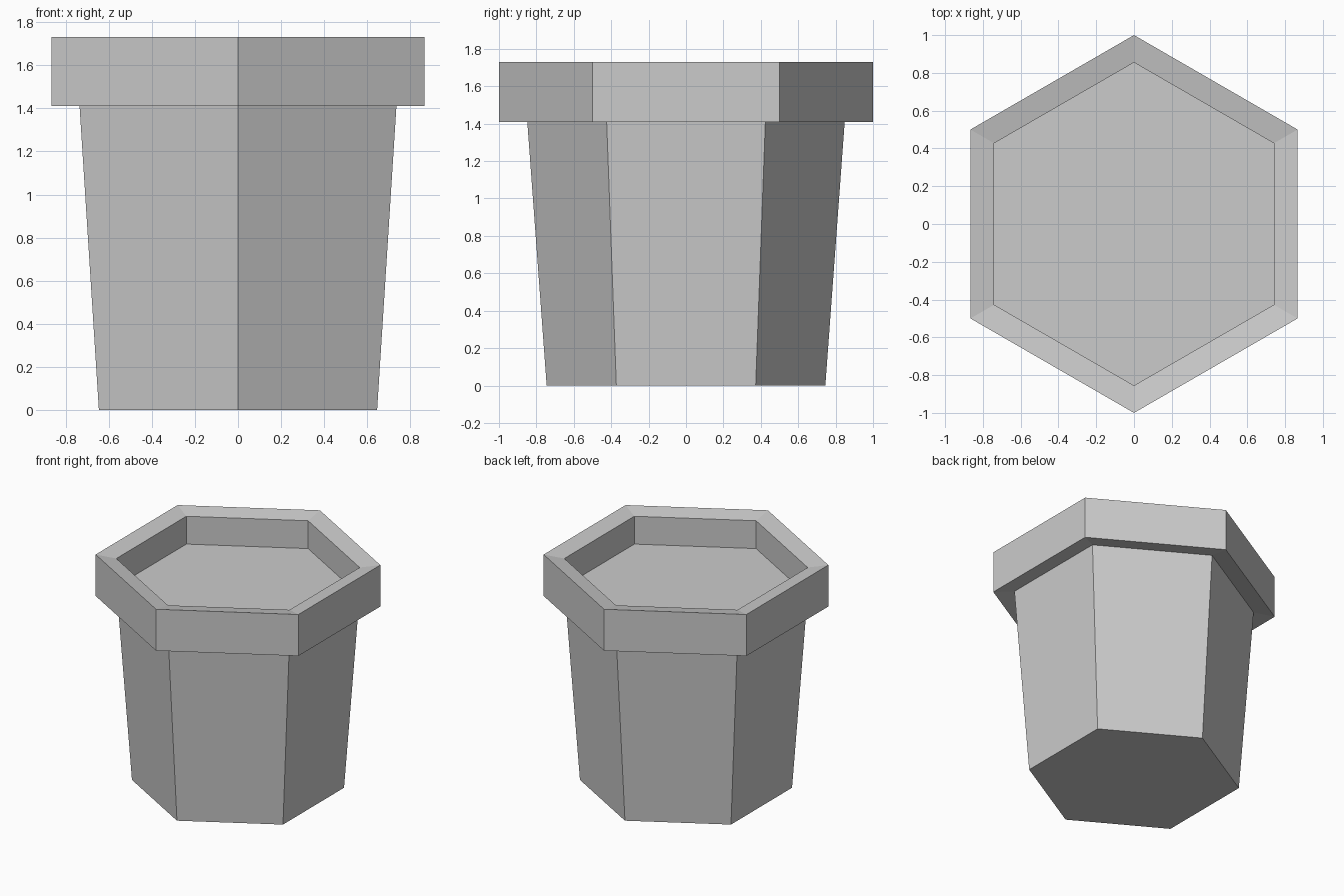
import bpy
import bmesh
from math import cos, sin, pi

SIDES = 6

cube = bpy.data.objects.get("Cube")
if cube:
    bpy.data.objects.remove(cube, do_unlink=True)

# Single plain grey material
grey = bpy.data.materials.new("plain_grey")
grey.use_nodes = True
colour = (0.6, 0.6, 0.6, 1.0)
grey.diffuse_color = colour
grey.node_tree.nodes["Principled BSDF"].inputs["Base Color"].default_value = colour


def hex_lathe(name, profile, cap_start=False, cap_end=False):
    """Sweep (radius, height) points around z with flat hexagonal sides."""
    bm = bmesh.new()
    rings = []
    for radius, z in profile:
        angles = [pi / 2 + 2 * pi * i / SIDES for i in range(SIDES)]
        rings.append([bm.verts.new((radius * cos(a), radius * sin(a), z)) for a in angles])
    for low, high in zip(rings, rings[1:]):
        for i in range(SIDES):
            j = (i + 1) % SIDES
            bm.faces.new((low[i], low[j], high[j], high[i]))
    if cap_start:
        bm.faces.new(rings[0][::-1])
    if cap_end:
        bm.faces.new(rings[-1])
    mesh = bpy.data.meshes.new(name)
    bm.to_mesh(mesh)
    bm.free()
    mesh.materials.append(grey)
    obj = bpy.data.objects.new(name, mesh)
    bpy.context.collection.objects.link(obj)
    return obj


# Tapered body with a closed base
hex_lathe("pot_body", [(0.745, 0), (0.85, 1.43)], cap_start=True)

# Overhanging rim: underside, outer band, top sloping inwards, inner wall
hex_lathe("pot_rim", [(0.85, 1.43), (1.0, 1.41), (1.0, 1.73),
                      (0.855, 1.705), (0.855, 1.49)])

# Flat fill inside the rim
hex_lathe("pot_fill", [(0.855, 1.49)], cap_end=True)
